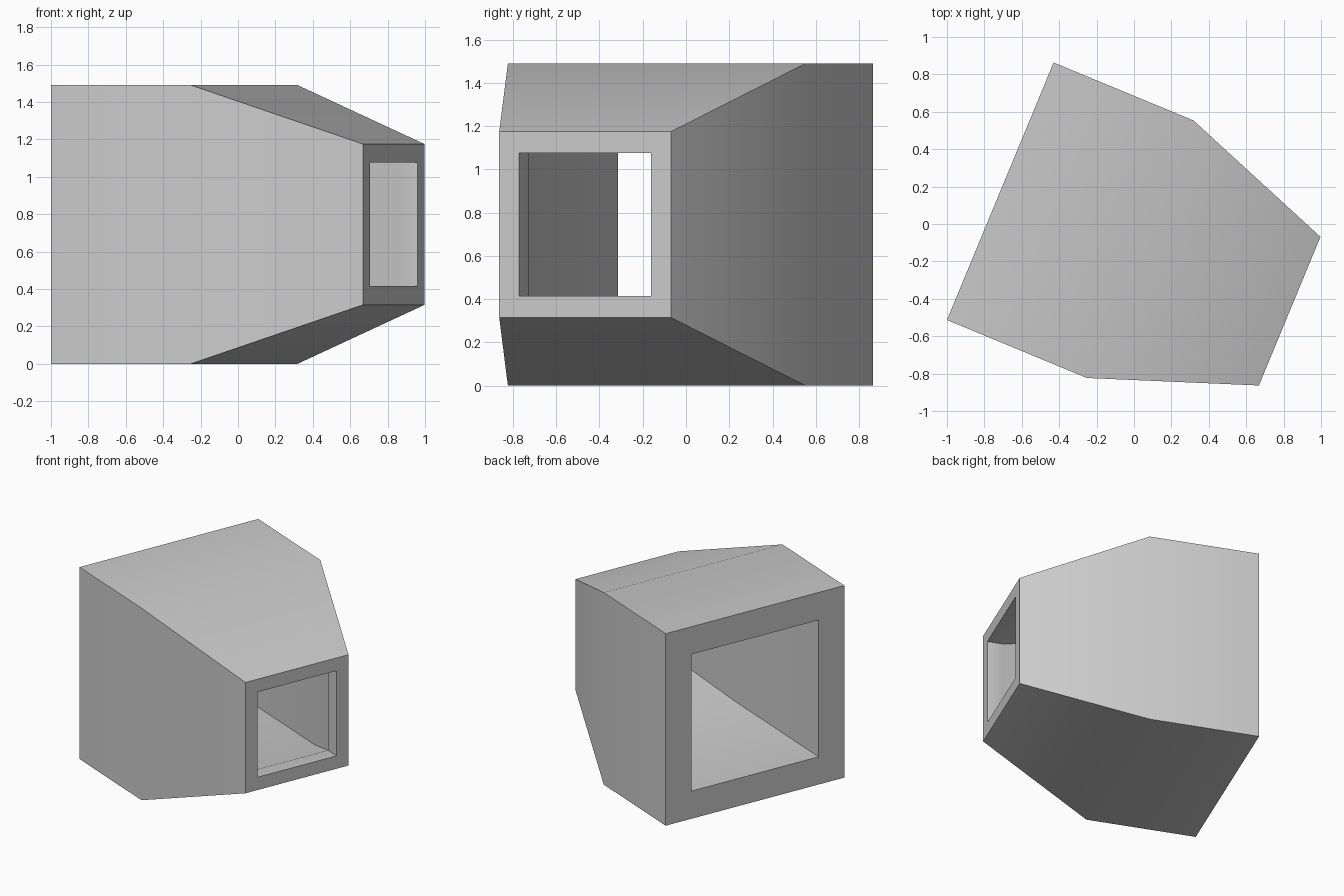
import bpy, bmesh
from math import radians
from mathutils import Matrix

cube = bpy.data.objects.get("Cube")
if cube:
    bpy.data.objects.remove(cube)

# Plain grey material
grey = bpy.data.materials.new("plain grey")
grey.use_nodes = True
grey.diffuse_color = (0.6, 0.6, 0.6, 1)
grey.node_tree.nodes["Principled BSDF"].inputs["Base Color"].default_value = (0.6, 0.6, 0.6, 1)

# Square sections (distance along the axis, half width): outer skin, then inner duct
sections = [
    (0.0, 0.745), (0.81, 0.745), (1.675, 0.43),
    (1.675, 0.33), (1.565, 0.33), (1.08, 0.53), (0.0, 0.53),
]

bm = bmesh.new()
rings = []
for along, half in sections:
    corners = [(-1, -1), (1, -1), (1, 1), (-1, 1)]
    rings.append([bm.verts.new((along, half * a, half * b)) for a, b in corners])

# Bridge each ring to the next, closing the loop through both rims
for ring, following in zip(rings, rings[1:] + rings[:1]):
    for i in range(4):
        j = (i + 1) % 4
        bm.faces.new((ring[i], ring[j], following[j], following[i]))
bmesh.ops.recalc_face_normals(bm, faces=bm.faces)

# Turn the axis and place the body on the ground
placement = Matrix.Translation((-0.715, 0.175, 0.745)) @ Matrix.Rotation(radians(-22.5), 4, "Z")
bmesh.ops.transform(bm, matrix=placement, verts=bm.verts)

mesh = bpy.data.meshes.new("tapered_duct")
bm.to_mesh(mesh)
bm.free()
mesh.materials.append(grey)
duct = bpy.data.objects.new("tapered_duct", mesh)
bpy.context.collection.objects.link(duct)

# Smooth the shallow bends, keep the corners and rims crisp
bpy.ops.object.select_all(action="DESELECT")
duct.select_set(True)
bpy.context.view_layer.objects.active = duct
bpy.ops.object.shade_smooth_by_angle(angle=radians(30))
